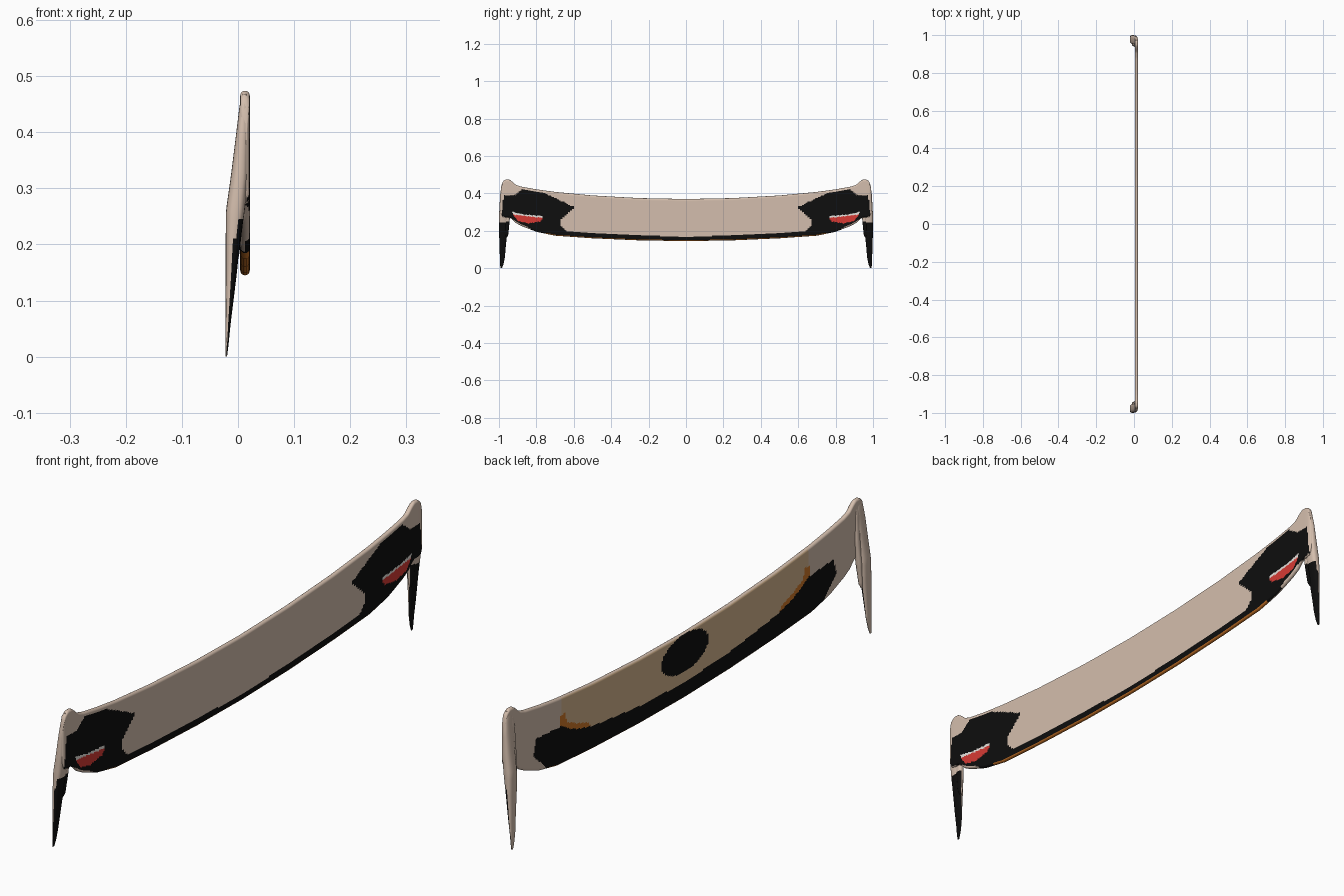
import bpy, math

if "Cube" in bpy.data.objects:
    bpy.data.objects.remove(bpy.data.objects["Cube"])

def lin(c):
    c /= 255
    return c / 12.92 if c <= 0.04045 else ((c + 0.055) / 1.055) ** 2.4

def material(name, r, g, b):
    m = bpy.data.materials.new(name)
    m.diffuse_color = (lin(r), lin(g), lin(b), 1)
    m.use_nodes = True
    m.node_tree.nodes["Principled BSDF"].inputs["Base Color"].default_value = m.diffuse_color
    return m

MATS = [material("beige", 212, 190, 173), material("black", 14, 14, 14),
        material("red", 215, 58, 52), material("white", 235, 230, 225),
        material("tan", 212, 180, 142), material("orange", 205, 118, 40)]
BEIGE, BLACK, RED, WHITE, TAN, ORANGE = range(6)

def interp(table, t):
    """Piecewise-linear lookup of the row values at t (first column)."""
    if t <= table[0][0]:
        return table[0][1:]
    for a, b in zip(table, table[1:]):
        if t <= b[0]:
            k = (t - a[0]) / (b[0] - a[0])
            return [p + (q - p) * k for p, q in zip(a[1:], b[1:])]
    return table[-1][1:]

def inside(poly, y, z):
    hit = False
    for (y1, z1), (y2, z2) in zip(poly, poly[1:] + poly[:1]):
        if (z1 > z) != (z2 > z) and y < (y2 - y1) * (z - z1) / (z2 - z1) + y1:
            hit = not hit
    return hit

def loft(name, rings, rule):
    """Skin closed rings, cap the ends, colour every face by rule(centre, normal)."""
    n = len(rings[0])
    verts = [p for r in rings for p in r]
    faces = [(i * n + j, i * n + (j + 1) % n, (i + 1) * n + (j + 1) % n, (i + 1) * n + j)
             for i in range(len(rings) - 1) for j in range(n)]
    faces += [tuple(range(n))[::-1], tuple(range(len(verts) - n, len(verts)))]
    me = bpy.data.meshes.new(name)
    me.from_pydata(verts, [], faces)
    me.update()
    for m in MATS:
        me.materials.append(m)
    ob = bpy.data.objects.new(name, me)
    bpy.context.collection.objects.link(ob)
    for p in me.polygons:
        p.material_index = rule(p.center, p.normal)
    bpy.ops.object.select_all(action='DESELECT')
    bpy.context.view_layer.objects.active = ob
    ob.select_set(True)
    bpy.ops.object.shade_smooth_by_angle(angle=math.radians(50))
    return ob

# |y| -> bottom z, top z, half thickness of the curved panel
OUTLINE = [(0, .145, .370, .0085), (.25, .149, .375, .0085), (.5, .160, .389, .0085),
           (.7, .174, .408, .0085), (.8, .195, .422, .0085), (.88, .226, .436, .0085),
           (.91, .242, .446, .0085), (.93, .262, .464, .0085), (.945, .272, .474, .0085),
           (.965, .272, .474, .0085), (.98, .275, .462, .008), (.988, .29, .435, .006),
           (.991, .31, .40, .003)]
XC = .0125

# painted shapes in (|y|, z)
FRONT_BLACK = [(0, 0), (0, .166), (.46, .187), (.64, .2), (.675, .235), (.665, .265),
               (.596, .326), (.757, .402), (.874, .422), (.92, .39), (.975, .39),
               (.985, .28), (.94, .27), (.9, .245), (.83, .212), (.75, 0)]
EYE_RED = [(.925, .288), (.765, .268), (.78, .25), (.84, .240), (.90, .252)]
EYE_WHITE = [(.927, .300), (.87, .288), (.768, .279), (.765, .266), (.925, .284)]
BACK_BLACK = [(0, 0), (0, .2), (.25, .212), (.5, .24), (.6, .265), (.685, .307),
              (.82, .316), (.835, .26), (.76, .19), (.75, 0)]
BACK_ORANGE = [(.51, .23), (.53, .262), (.6, .285), (.65, .31), (.665, .345),
               (.685, .345), (.69, .29), (.6, .25)]

def panel_rule(c, n):
    y, z = abs(c.y), c.z
    if n.z < -.5 and y < .75:
        return ORANGE
    if n.z > .6:
        return BEIGE
    if n.x > 0:
        for poly, col in ((EYE_RED, RED), (EYE_WHITE, WHITE), (FRONT_BLACK, BLACK)):
            if inside(poly, y, z):
                return col
        return BEIGE
    if (y / .13) ** 2 + ((z - .303) / .066) ** 2 < 1 or inside(BACK_BLACK, y, z):
        return BLACK
    if inside(BACK_ORANGE, y, z):
        return ORANGE
    return TAN if y < .68 else BEIGE

def panel_ring(y):
    zb, zt, r = interp(OUTLINE, abs(y))
    face, cap = 44, 8
    pts = [(XC + r, y, zb + r + (zt - zb - 2 * r) * i / face) for i in range(face)]
    pts += [(XC + r * math.cos(a), y, zt - r + 1.4 * r * math.sin(a) - .4 * r * math.sin(a))
            for a in (math.pi * i / cap for i in range(cap))]
    pts += [(XC - r, y, zt - r - (zt - zb - 2 * r) * i / face) for i in range(face)]
    pts += [(XC - r * math.cos(a), y, zb + r - r * math.sin(a))
            for a in (math.pi * i / cap for i in range(cap))]
    return pts[::-1]

# curved main panel, finer columns near the ends
half = [.7 * i / 70 for i in range(70)] + [.7 + .28 * i / 50 for i in range(50)] + \
       [.98, .984, .988, .991]
ys = [-y for y in half[:0:-1]] + half
loft("curved_panel", [panel_ring(y) for y in ys], panel_rule)

# z -> inner y, outer y, back x, front x
FIN = [(0, .984, .992, -.022, -.0195), (.02, .976, .994, -.022, -.017),
       (.06, .968, .995, -.022, -.013), (.10, .965, .997, -.022, -.008),
       (.15, .960, .998, -.022, -.002), (.20, .955, 1.0, -.022, .003),
       (.26, .952, 1.0, -.0215, .012), (.32, .950, .998, -.013, .018),
       (.40, .948, .993, -.003, .019), (.45, .948, .985, .003, .018),
       (.468, .955, .975, .008, .016)]
FEATHER = [(.165, .957, .964, -.010, -.004), (.18, .950, .968, -.012, .002),
           (.25, .943, .968, -.012, .010), (.33, .938, .966, -.006, .015),
           (.42, .940, .962, .000, .016), (.45, .945, .958, .005, .015)]

def fin_rule(c, n):
    return BLACK if n.x > .15 and c.z < .25 else BEIGE

def fin(name, table, side):
    z0, z1 = table[0][0], table[-1][0]
    rings = []
    for i in range(41):
        z = z0 + (z1 - z0) * i / 40
        yi, yo, xb, xf = interp(table, z)
        ring = []
        for k in range(20):
            a = side * 2 * math.pi * k / 20
            ca, sa = math.cos(a), math.sin(a)
            sq = lambda v: math.copysign(abs(v) ** .75, v)
            ring.append(((xb + xf) / 2 + (xf - xb) / 2 * sq(ca),
                         side * ((yi + yo) / 2 + (yo - yi) / 2 * sq(sa)), z))
        # after mirroring the winding flips twice, so it stays outward
        rings.append(ring)
    if side < 0:
        rings = [r for r in rings]
    return loft(name, rings, fin_rule)

def fin_pair(name, table):
    # right one is built, left one is the same profile mirrored in y
    for side, label in ((1, "right"), (-1, "left")):
        ob = fin(f"{label}_{name}", table, side)
        me = ob.data
        # keep normals outward, then recolour by the final direction
        c = sum((v.co.x for v in me.vertices)) / len(me.vertices)
        p = max(me.polygons, key=lambda q: q.center.z)
        if p.normal.z < 0:
            me.flip_normals()
        for p in me.polygons:
            p.material_index = fin_rule(p.center, p.normal)

# hanging end fins and the shorter ridge beside each
fin_pair("end_fin", FIN)
fin_pair("end_ridge", FEATHER)
